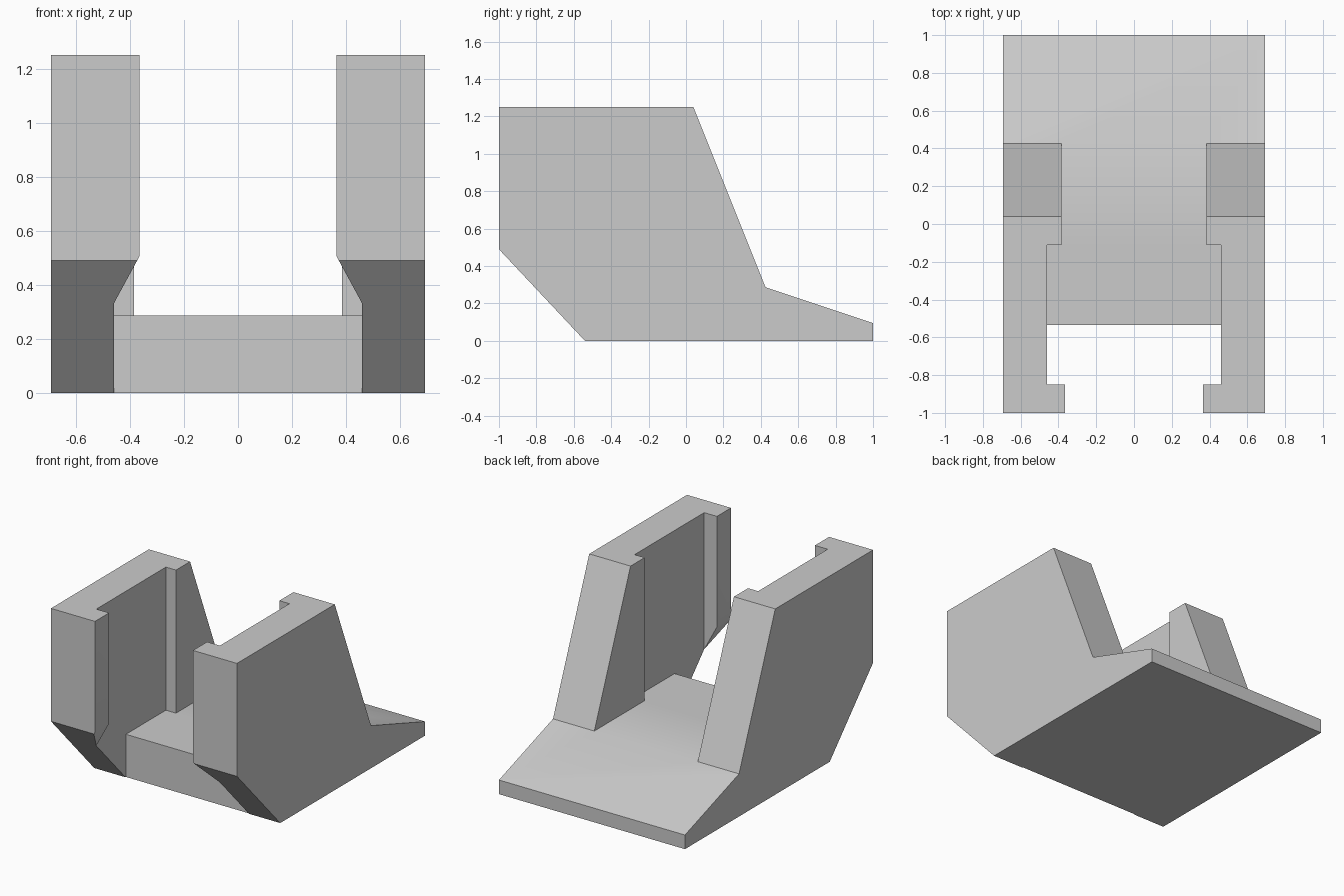
import bpy, bmesh, math
from mathutils import Vector

cube = bpy.data.objects.get("Cube")
if cube:
    bpy.data.objects.remove(cube, do_unlink=True)

grey = bpy.data.materials.new("light_grey")
grey.use_nodes = True
grey.diffuse_color = (0.6, 0.6, 0.6, 1)
grey.node_tree.nodes["Principled BSDF"].inputs["Base Color"].default_value = grey.diffuse_color


def prism(name, points, sweep):
    """Solid made by sweeping a flat outline along a vector."""
    bm = bmesh.new()
    face = bm.faces.new([bm.verts.new(p) for p in points])
    swept = bmesh.ops.extrude_face_region(bm, geom=[face])["geom"]
    bmesh.ops.translate(bm, vec=Vector(sweep),
                        verts=[v for v in swept if isinstance(v, bmesh.types.BMVert)])
    bmesh.ops.recalc_face_normals(bm, faces=bm.faces)
    mesh = bpy.data.meshes.new(name)
    bm.to_mesh(mesh)
    bm.free()
    mesh.materials.append(grey)
    obj = bpy.data.objects.new(name, mesh)
    bpy.context.collection.objects.link(obj)
    return obj


def mirrored(half):
    """Close a half outline of (x, other) pairs with its mirror image."""
    return half + [(-a, b) for a, b in reversed(half)]


WIDTH, FLOOR, LIP, WALL, POST = 1.385, 0.287, 0.365, 0.46, 0.385

# Whole side silhouette swept across the width
profile = [(-1, 0.49), (-0.54, 0), (1, 0), (1, 0.095),
           (0.425, FLOOR), (0.04, 1.25), (-1, 1.25)]
body = prism("cradle_body", [(-WIDTH / 2, y, z) for y, z in profile], (WIDTH, 0, 0))

# Slot between the walls: front lips, wide middle, rear posts
slot = mirrored([(LIP, -1.1), (LIP, -0.85), (WALL, -0.85),
                 (WALL, -0.11), (POST, -0.11), (POST, 0.6)])
slot_cutter = prism("slot_cutter", [(x, y, FLOOR) for x, y in slot], (0, 0, 2))

# Open front below the lips, with chamfered lip undersides
opening = mirrored([(WALL, -0.1), (WALL, 0.33), (LIP, 0.505), (LIP, 1.5)])
front_cutter = prism("front_cutter", [(x, -1.1, z) for x, z in opening], (0, 0.565, 0))

bpy.context.view_layer.objects.active = body
for cutter in (slot_cutter, front_cutter):
    mod = body.modifiers.new(cutter.name, "BOOLEAN")
    mod.operation = "DIFFERENCE"
    mod.solver = "EXACT"
    mod.object = cutter
    bpy.ops.object.modifier_apply(modifier=mod.name)
    bpy.data.objects.remove(cutter, do_unlink=True)

# Soft bend from floor to ramp, crisp edges elsewhere
bpy.ops.object.select_all(action="DESELECT")
body.select_set(True)
bpy.ops.object.shade_smooth_by_angle(angle=math.radians(30))
